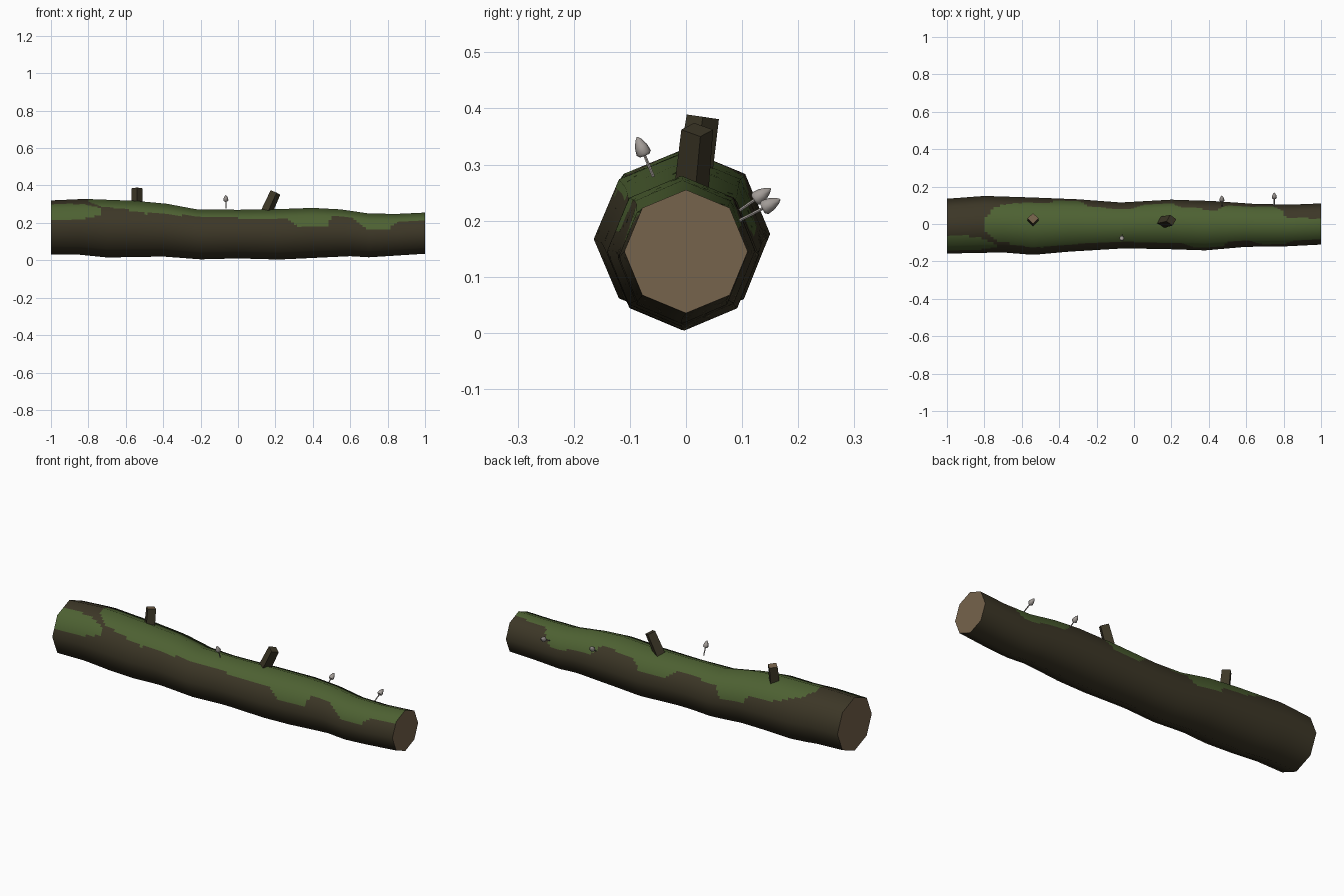
import bpy, bmesh, math
from mathutils import Vector

if "Cube" in bpy.data.objects:
    bpy.data.objects.remove(bpy.data.objects["Cube"])


def material(name, r, g, b):
    m = bpy.data.materials.new(name)
    m.diffuse_color = (r, g, b, 1)
    m.use_nodes = True
    m.node_tree.nodes["Principled BSDF"].inputs["Base Color"].default_value = m.diffuse_color
    return m


BARK = material("bark", 0.046, 0.038, 0.020)
MOSS = material("moss", 0.075, 0.120, 0.032)
WOOD = material("cut wood", 0.180, 0.125, 0.072)
GREY = material("mushroom grey", 0.36, 0.33, 0.31)


def lerp(table, x):
    """Linear interpolation in a list of (x, value) pairs."""
    for (x0, v0), (x1, v1) in zip(table, table[1:]):
        if x <= x1:
            return v0 + (v1 - v0) * max(0, (x - x0) / (x1 - x0))
    return table[-1][1]


# log outline along its length
TOP = [(-1, .32), (-.82, .328), (-.55, .318), (-.38, .302), (-.22, .272), (0, .27),
       (.2, .273), (.4, .28), (.55, .272), (.7, .25), (.85, .248), (1, .255)]
BOTTOM = [(-1, .032), (-.85, .03), (-.7, .015), (-.4, .02), (-.2, .005), (0, .01),
          (.22, .004), (.6, .022), (.7, .016), (1, .035)]
BACK = [(-1, .135), (-.8, .15), (-.55, .142), (-.3, .132), (-.07, .115), (.2, .13),
        (.42, .123), (.65, .107), (.85, .104), (1, .11)]
FRONT = [(-1, -.158), (-.7, -.152), (-.54, -.165), (-.35, -.148), (-.05, -.13),
         (.2, -.135), (.38, -.141), (.6, -.122), (.8, -.12), (1, -.11)]

# lower moss edge, in eighths of a turn down from the ridge
MOSS_FRONT = [(-.8, .3), (-.72, .85), (-.55, 1.1), (-.5, 1.2), (-.2, 1.0), (.27, 1.15),
              (.32, 1.6), (.48, 1.65), (.5, 1.05), (.62, 1.05), (.68, 1.6), (.8, 1.65),
              (.85, 1.15), (1, 1.1)]
MOSS_BACK = [(-.8, .3), (-.75, .8), (-.62, 1.3), (-.45, 1.4), (-.42, 1.75), (-.28, 1.75),
             (-.24, 1.1), (0, 1.0), (.05, 1.5), (.2, 1.55), (.25, 1.0), (.45, .9),
             (.5, 1.5), (.75, 1.6), (.82, .5), (1, .4)]


def corner(x, k):
    """Corner k of the eight-sided section; 0 is the ridge, 2 the front."""
    a = k * math.pi / 4
    t, b, n, f = (lerp(c, x) for c in (TOP, BOTTOM, BACK, FRONT))
    y = (n + f) / 2 - math.sin(a) * (n - f) / 2
    z = (t + b) / 2 + math.cos(a) * (t - b) / 2
    return Vector((x, y, z))


def is_moss(x, s):
    if s < 4:
        if x < -.74:                       # separate patch near the thick end
            u = (x + 1) / .26
            if .45 + .5 * u * u < s < 1.6 - .5 * max(0, u - .6):
                return True
        return x > -.8 and s < lerp(MOSS_FRONT, x)
    return x > -.8 and 8 - s < lerp(MOSS_BACK, x)


def make_object(name, bm, mats, smooth=None):
    me = bpy.data.meshes.new(name)
    bm.normal_update()
    bm.to_mesh(me)
    bm.free()
    ob = bpy.data.objects.new(name, me)
    bpy.context.collection.objects.link(ob)
    for m in mats:
        me.materials.append(m)
    if smooth:
        bpy.context.view_layer.objects.active = ob
        ob.select_set(True)
        bpy.ops.object.shade_smooth_by_angle(angle=smooth)
        ob.select_set(False)
    return ob


# log: octagonal tube, finely divided so that the moss edge follows the faces
STEPS, SUB = 120, 8
COUNT = 8 * SUB
bm = bmesh.new()
rings, normals = [], []
for i in range(STEPS + 1):
    x = -1 + 2 * i / STEPS
    ring = []
    for j in range(COUNT):
        k, w = j // SUB, (j % SUB) / SUB
        ring.append(bm.verts.new(corner(x, k).lerp(corner(x, k + 1), w)))
        a = j / SUB * math.pi / 4
        normals.append((0, -math.sin(a), math.cos(a)))
    rings.append(ring)
for i in range(STEPS):
    for j in range(COUNT):
        n = (j + 1) % COUNT
        f = bm.faces.new((rings[i][j], rings[i][n], rings[i + 1][n], rings[i + 1][j]))
        f.smooth = True
        f.material_index = int(is_moss(-1 + 2 * (i + .5) / STEPS, (j + .5) / SUB))
bmesh.ops.recalc_face_normals(bm, faces=bm.faces)
log = make_object("log", bm, [BARK, MOSS])
log.data.normals_split_custom_set_from_vertices(normals)

# sawn ends
for name, x in (("thick_end", -1), ("thin_end", 1)):
    bm = bmesh.new()
    vs = [bm.verts.new(corner(x, k)) for k in range(8)]
    f = bm.faces.new(vs)
    f.normal_update()
    if f.normal.x * x < 0:
        f.normal_flip()
    make_object(name, bm, [WOOD])


def lathe(bm, base, tip, profile, sides):
    """Turn (distance, radius) pairs around the line from base to tip."""
    base, tip = Vector(base), Vector(tip)
    q = (tip - base).to_track_quat('Z', 'Y')
    prev = None
    for d, r in profile:
        ring = [bm.verts.new(base + q @ Vector((r * math.cos(a), r * math.sin(a), d)))
                for a in (2 * math.pi * k / sides for k in range(sides))]
        if prev:
            for k in range(sides):
                n = (k + 1) % sides
                bm.faces.new((prev[k], prev[n], ring[n], ring[k]))
        else:
            bm.faces.new(ring[::-1])
        prev = ring
    return bm.faces.new(prev)


# broken branch stubs, square in section
for name, base, tip, end in (("left_stub", (-.54, .012, .26), (-.54, .03, .385), 1),
                             ("right_stub", (.145, .008, .24), (.2, .02, .362), 0)):
    bm = bmesh.new()
    length = (Vector(tip) - Vector(base)).length
    lathe(bm, base, tip, [(0, .032), (length, .029)], 4).material_index = end
    make_object(name, bm, [BARK, WOOD])

# mushrooms: thin stem and pointed cap
for i, (base, tip) in enumerate((((-.065, -.058, .278), (-.065, -.087, .349)),
                                 ((.47, .095, .218), (.47, .151, .257)),
                                 ((.75, .095, .200), (.75, .168, .238)))):
    length = (Vector(tip) - Vector(base)).length
    c = length - .036
    bm = bmesh.new()
    lathe(bm, base, tip, [(0, .003), (c + .004, .003)], 6)
    lathe(bm, base, tip, [(c, .009), (c + .005, .0135), (c + .018, .0115),
                          (c + .03, .006), (length, .001)], 8)
    make_object(f"mushroom_{i + 1}", bm, [GREY], math.radians(50))
